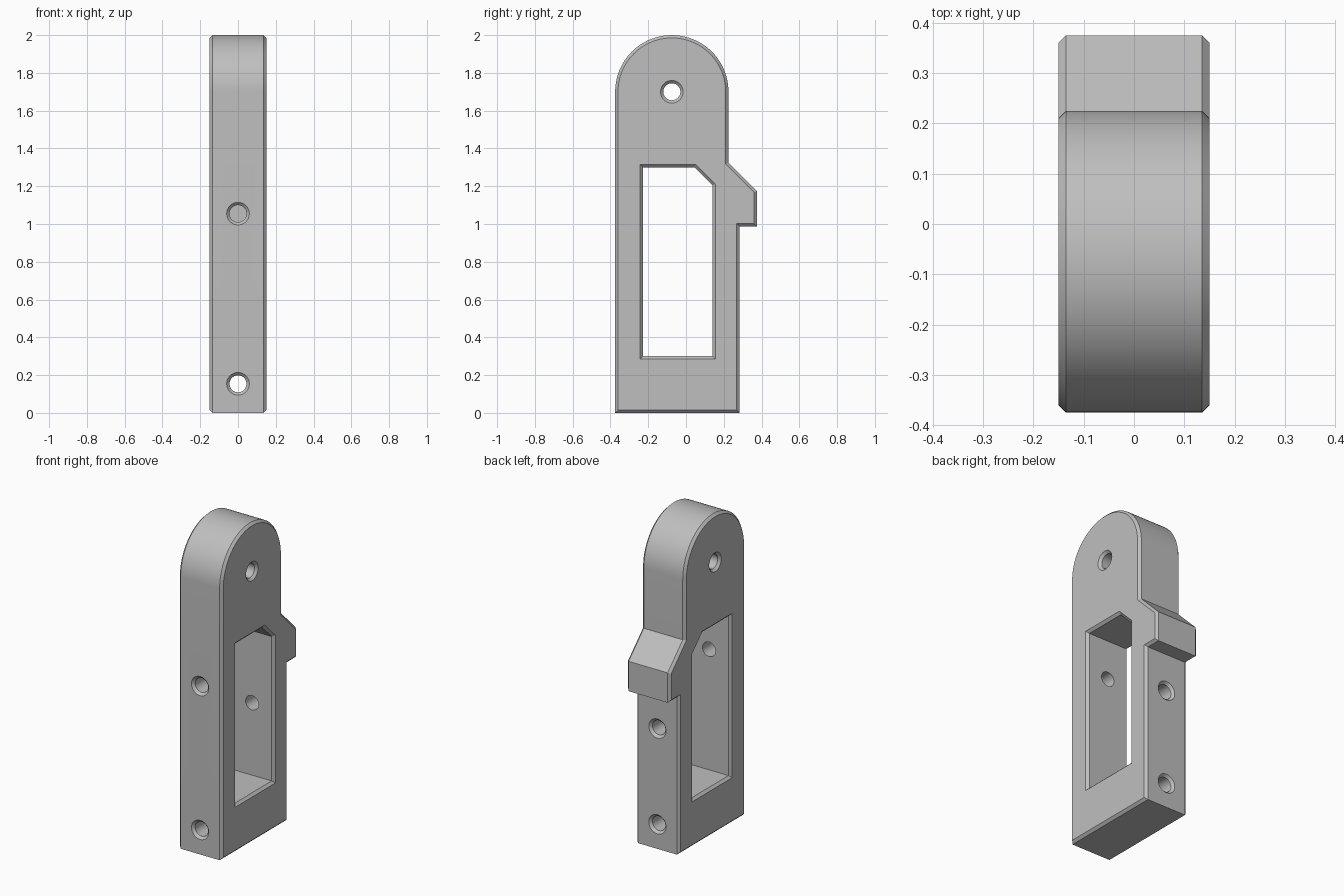
import bpy, bmesh, math
from mathutils import Vector

if "Cube" in bpy.data.objects:
    bpy.data.objects.remove(bpy.data.objects["Cube"])

HALF = 0.15      # half thickness
CH = 0.015       # chamfer size
BORE = 0.045     # hole radius
OVER = 0.02      # cutter overshoot

grey = bpy.data.materials.new("satin grey")
grey.use_nodes = True
grey.diffuse_color = (0.52, 0.52, 0.52, 1)
grey.node_tree.nodes["Principled BSDF"].inputs["Base Color"].default_value = grey.diffuse_color


def inset(points, d):
    """Mitred offset of a counter-clockwise outline, inwards for positive d."""
    pts = [Vector(p) for p in points]
    out = []
    for i, p in enumerate(pts):
        a = (p - pts[i - 1]).normalized()
        b = (pts[(i + 1) % len(pts)] - p).normalized()
        na, nb = Vector((-a.y, a.x)), Vector((-b.y, b.x))
        out.append(p + (na + nb) * d / (1 + na.dot(nb)))
    return out


def circle(u, v, r, n=40):
    return [(u + r * math.cos(math.tau * i / n), v + r * math.sin(math.tau * i / n))
            for i in range(n)]


def loft(name, outline, stations, axis="X"):
    """Solid through (position, inset) stations along an axis."""
    bm = bmesh.new()
    rings = []
    for pos, d in stations:
        rings.append([bm.verts.new((pos, p.x, p.y) if axis == "X" else (p.x, pos, p.y))
                      for p in inset(outline, d)])
    n = len(outline)
    for r, s in zip(rings, rings[1:]):
        for i in range(n):
            j = (i + 1) % n
            bm.faces.new((r[i], r[j], s[j], s[i]))
    bm.faces.new(rings[0][::-1])
    bm.faces.new(rings[-1])
    bmesh.ops.recalc_face_normals(bm, faces=bm.faces)
    mesh = bpy.data.meshes.new(name)
    bm.to_mesh(mesh)
    bm.free()
    mesh.materials.append(grey)
    obj = bpy.data.objects.new(name, mesh)
    bpy.context.collection.objects.link(obj)
    return obj


def flare(a, b, start=True, end=True):
    """Cutter stations from face a to face b, countersunk at the chosen ends."""
    s = [(a - OVER, -CH - OVER), (a + CH, 0)] if start else [(a, 0)]
    e = [(b - CH, 0), (b + OVER, -CH - OVER)] if end else [(b, 0)]
    return s + e


# Body outline with rounded head and rear catch
arc = [(-0.075 + 0.3 * math.cos(math.pi * i / 48), 1.7 + 0.3 * math.sin(math.pi * i / 48))
       for i in range(49)]
outline = [(-0.375, 0), (0.283, 0), (0.283, 0.987), (0.375, 0.987),
           (0.375, 1.174), (0.225, 1.324)] + arc
body = loft("bracket_body", outline, [(-HALF, CH), (CH - HALF, 0), (HALF - CH, 0), (HALF, CH)])

# Window and drilled holes
window = [(-0.228, 0.3), (0.14, 0.3), (0.14, 1.205), (0.045, 1.3), (-0.228, 1.3)]
cutters = [
    loft("window_cutter", window, flare(-HALF, HALF)),
    loft("head_hole_cutter", circle(-0.075, 1.7, BORE), flare(-HALF, HALF)),
    loft("base_hole_cutter", circle(0, 0.154, BORE), flare(-0.375, 0.283), "Y"),
    loft("front_hole_cutter", circle(0, 1.055, BORE), flare(-0.375, -0.1, end=False), "Y"),
    loft("rear_hole_cutter", circle(0, 0.754, BORE), flare(0, 0.283, start=False), "Y"),
]
bpy.context.view_layer.objects.active = body
for cutter in cutters:
    cutter.hide_render = True
    mod = body.modifiers.new(cutter.name, "BOOLEAN")
    mod.operation = "DIFFERENCE"
    mod.solver = "EXACT"
    mod.object = cutter
    bpy.ops.object.modifier_apply(modifier=mod.name)
    bpy.data.objects.remove(cutter)

# Smooth curved walls, keep chamfers crisp
bpy.ops.object.select_all(action="DESELECT")
body.select_set(True)
bpy.ops.object.shade_smooth_by_angle(angle=math.radians(25))
